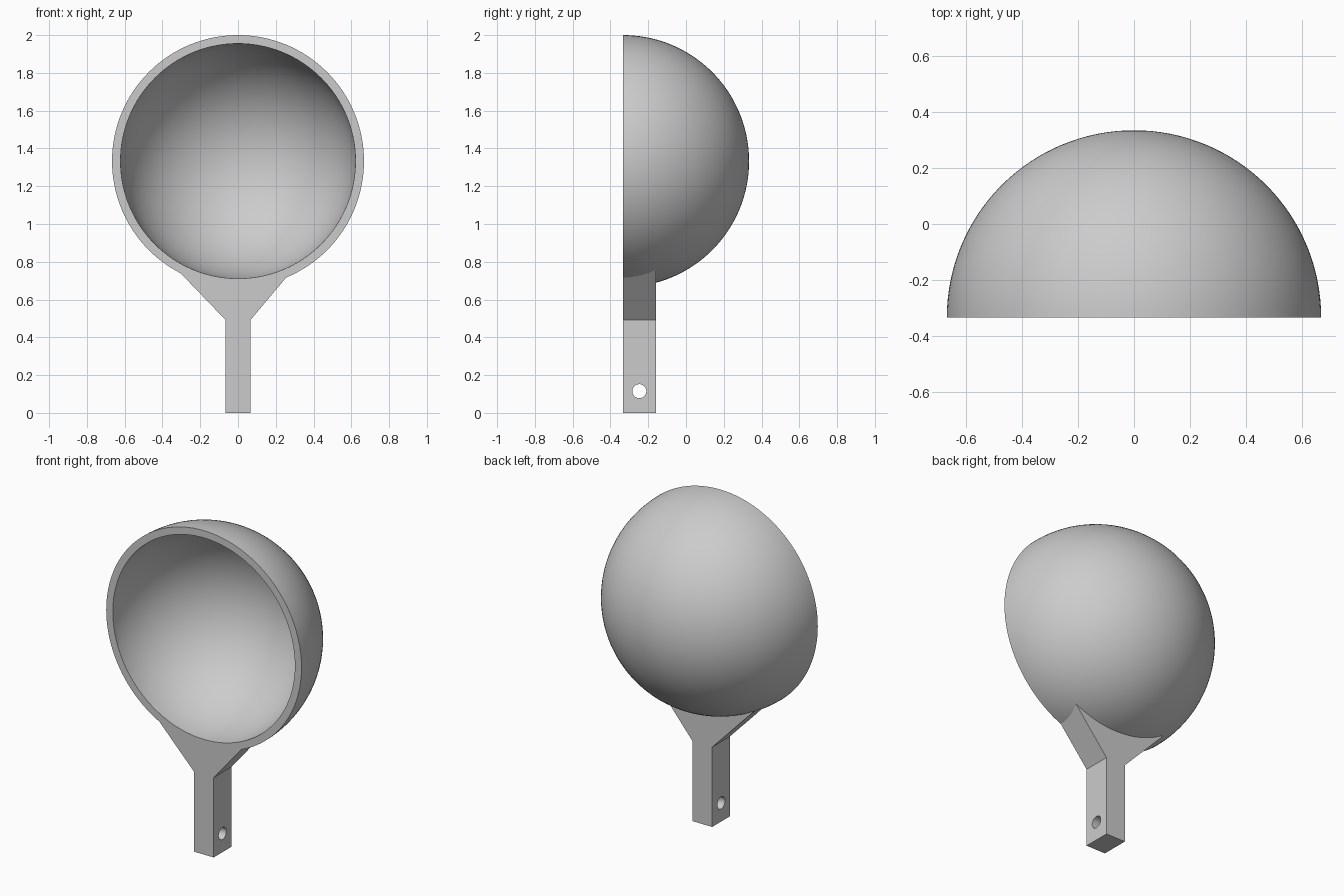
import bpy, bmesh, math
from mathutils import Matrix, Vector

cube = bpy.data.objects.get("Cube")
if cube:
    bpy.data.objects.remove(cube, do_unlink=True)

FRONT, BACK = -0.333, -0.16       # handle depth
CENTRE = Vector((0, FRONT, 1.333))
OUTER, INNER = 0.667, 0.622

grey = bpy.data.materials.new("light_grey")
grey.use_nodes = True
colour = (0.6, 0.6, 0.6, 1)
grey.diffuse_color = colour
grey.node_tree.nodes["Principled BSDF"].inputs["Base Color"].default_value = colour


def make(name, bm):
    bmesh.ops.recalc_face_normals(bm, faces=bm.faces)
    mesh = bpy.data.meshes.new(name)
    bm.to_mesh(mesh)
    bm.free()
    mesh.materials.append(grey)
    ob = bpy.data.objects.new(name, mesh)
    bpy.context.collection.objects.link(ob)
    return ob


def ball(name, radius, half=False):
    """Sphere with its poles along y, optionally cut to its rear half."""
    bm = bmesh.new()
    place = Matrix.Translation(CENTRE) @ Matrix.Rotation(math.pi / 2, 4, 'X')
    bmesh.ops.create_uvsphere(bm, u_segments=128, v_segments=64, radius=radius, matrix=place)
    if half:
        cut = bmesh.ops.bisect_plane(bm, geom=bm.verts[:] + bm.edges[:] + bm.faces[:], dist=1e-5,
                                     plane_co=CENTRE, plane_no=(0, -1, 0), clear_outer=True)
        rim = [e for e in cut["geom_cut"] if isinstance(e, bmesh.types.BMEdge)]
        bmesh.ops.contextual_create(bm, geom=rim)
    return make(name, bm)


def combine(target, other, operation):
    mod = target.modifiers.new(operation.lower(), 'BOOLEAN')
    mod.operation, mod.solver, mod.object = operation, 'EXACT', other
    bpy.context.view_layer.objects.active = target
    bpy.ops.object.modifier_apply(modifier=mod.name)
    bpy.data.objects.remove(other, do_unlink=True)


# Handle: square bar flaring, slightly lopsided, up into the bowl
outline = [(-0.067, 0), (0.067, 0), (0.067, 0.493), (0.3, 0.77), (0.3, 0.85),
           (-0.34, 0.85), (-0.34, 0.777), (-0.067, 0.493)]
bm = bmesh.new()
face = bm.faces.new([bm.verts.new((x, FRONT, z)) for x, z in outline])
swept = bmesh.ops.extrude_face_region(bm, geom=[face])["geom"]
bmesh.ops.translate(bm, vec=(0, BACK - FRONT, 0),
                    verts=[v for v in swept if isinstance(v, bmesh.types.BMVert)])
handle = make("handle", bm)

# Hanging hole, bored sideways through the handle
bm = bmesh.new()
bmesh.ops.create_cone(bm, cap_ends=True, segments=48, radius1=0.037, radius2=0.037, depth=0.4,
                      matrix=Matrix.Translation((0, -0.247, 0.115)) @ Matrix.Rotation(math.pi / 2, 4, 'Y'))
combine(handle, make("hole_cutter", bm), 'DIFFERENCE')

# Bowl joined to the handle, then hollowed
bowl = ball("bowl_with_handle", OUTER, half=True)
combine(bowl, handle, 'UNION')
combine(bowl, ball("cavity_cutter", INNER), 'DIFFERENCE')

bpy.ops.object.select_all(action='DESELECT')
bowl.select_set(True)
bpy.context.view_layer.objects.active = bowl
bpy.ops.object.shade_smooth_by_angle(angle=math.radians(25))
